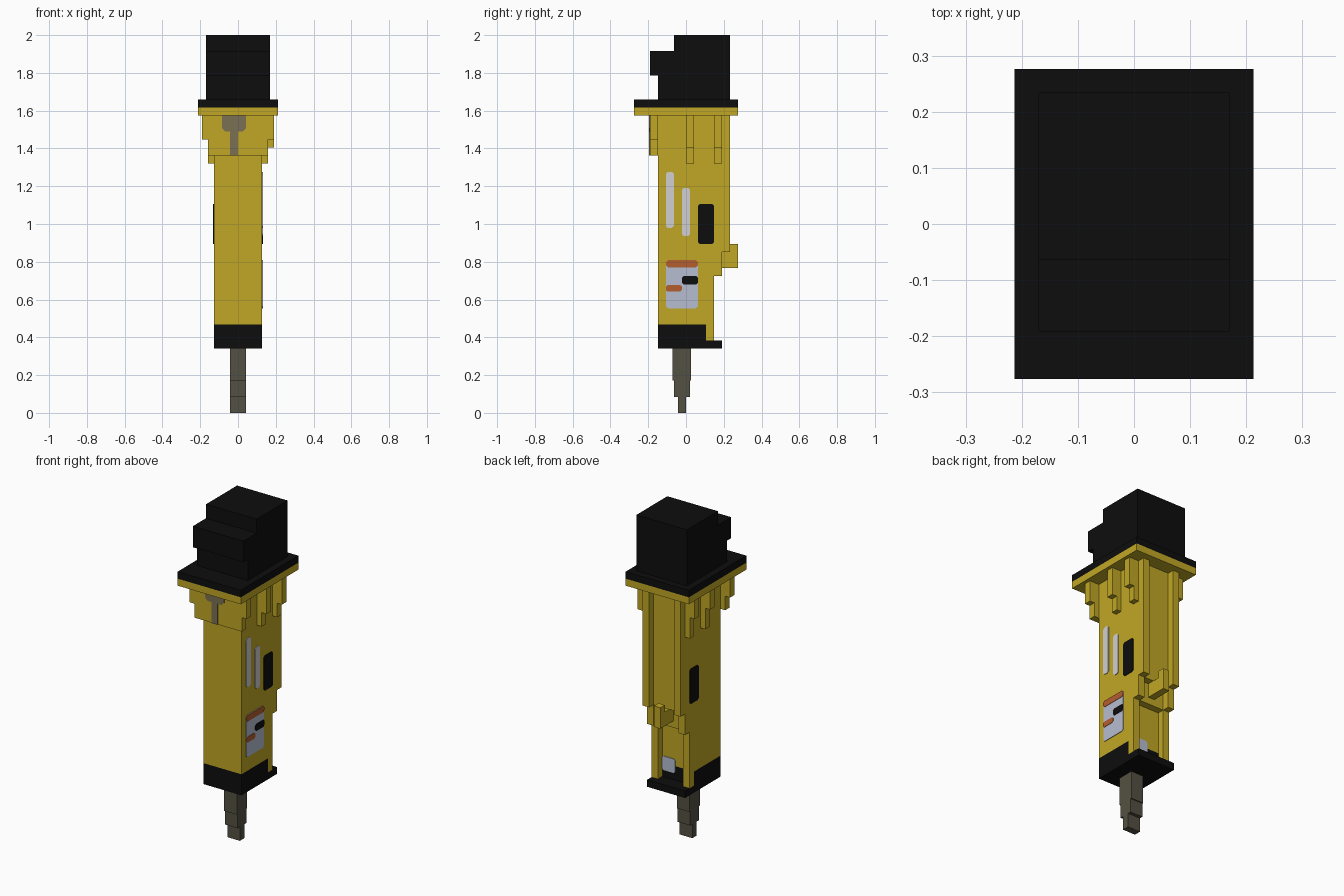
import bpy, bmesh
from mathutils import Vector

cube = bpy.data.objects.get("Cube")
if cube:
    bpy.data.objects.remove(cube, do_unlink=True)

U = 2 / 47                      # block unit: the model is 10 x 13 x 47 blocks


def pos(i, j, k):
    return Vector(((i - 5) * U, (j - 6.5) * U, k * U))


def material(name, rgb):
    lin = [((c / 255 + 0.055) / 1.055) ** 2.4 if c > 10 else c / 255 / 12.92 for c in rgb] + [1]
    m = bpy.data.materials.new(name)
    m.use_nodes = True
    m.diffuse_color = lin
    bsdf = m.node_tree.nodes["Principled BSDF"]
    bsdf.inputs["Base Color"].default_value = lin
    bsdf.inputs["Roughness"].default_value = 0.8
    return m


YELLOW = material("yellow paint", (192, 167, 37))
BLACK = material("black", (13, 13, 13))
STEEL = material("dark steel", (84, 80, 66))
GREY = material("olive grey", (122, 112, 82))
WHITE = material("white stripe", (208, 208, 208))
LABEL = material("pale blue label", (182, 190, 208))
ORANGE = material("orange", (180, 94, 48))


def prism(name, profile, a, b, mat, axis="x"):
    """Extrude a block-unit outline along x (outline is y,z) or y (outline is x,z)."""
    def at(p, d):
        return pos(d, *p) if axis == "x" else pos(p[0], d, p[1])
    bm = bmesh.new()
    face = bm.faces.new([bm.verts.new(at(p, a)) for p in profile])
    shift = at(profile[0], b) - at(profile[0], a)
    new = bmesh.ops.extrude_face_region(bm, geom=[face])["geom"]
    bmesh.ops.translate(bm, vec=shift, verts=[v for v in new if isinstance(v, bmesh.types.BMVert)])
    bmesh.ops.recalc_face_normals(bm, faces=bm.faces)
    mesh = bpy.data.meshes.new(name)
    bm.to_mesh(mesh)
    bm.free()
    mesh.materials.append(mat)
    ob = bpy.data.objects.new(name, mesh)
    bpy.context.collection.objects.link(ob)
    return ob


def rect(a0, a1, k0, k1, c=0):
    """Rectangle outline, with corners cut by c."""
    if not c:
        return [(a0, k0), (a1, k0), (a1, k1), (a0, k1)]
    return [(a0 + c, k0), (a1 - c, k0), (a1, k0 + c), (a1, k1 - c),
            (a1 - c, k1), (a0 + c, k1), (a0, k1 - c), (a0, k0 + c)]


def box(name, i, j, k, mat):
    return prism(name, rect(*j, *k), i[0], i[1], mat)


# Chisel, stepping down to the tip
for n, (j0, j1, k0, k1) in enumerate([(4.8, 7.15, 4, 8), (5, 7, 2, 4), (5.5, 6.5, 0, 2)]):
    box(f"chisel_step_{n + 1}", (4, 6), (j0, j1), (k0, k1), STEEL)

# Black foot with its back lip
prism("foot", [(3, 8), (11, 8), (11, 9), (9, 9), (9, 11), (3, 11)], 2, 8, BLACK)

# Housing: recessed middle between two stepped side walls
prism("housing_middle", [(3, 11), (9, 11), (9, 17), (10, 17), (10, 20), (11, 20), (11, 37), (3, 37)],
      3, 7, YELLOW)
wall = [(3, 11), (9, 11), (9, 9), (10, 9), (10, 17), (11, 17), (11, 20), (12, 20), (12, 37), (3, 37)]
prism("housing_wall_right", wall, 2, 3, YELLOW)
prism("housing_wall_left", wall, 7, 8, YELLOW)

# Hook on the back
prism("back_hook", [(10, 18), (13, 18), (13, 21), (12, 21), (12, 20), (10, 20)], 4.5, 5.5, YELLOW)

# Mounting flange
box("flange_yellow", (0, 10), (0, 13), (37, 38), YELLOW)
box("flange_black", (0, 10), (0, 13), (38, 39), BLACK)

# Stepped bracket under the front of the flange, with a grey T mark
prism("front_bracket", [(1.25, 32), (8.75, 32), (8.75, 34), (9.5, 34), (9.5, 37), (0.5, 37),
                        (0.5, 34), (1.25, 34)], 2, 3, YELLOW, "y")
prism("front_t_mark", [(4, 32), (5, 32), (5, 35), (5.6, 35), (6, 35.4), (6, 37), (3, 37),
                       (3, 35.4), (3.4, 35), (4, 35)], 1.9, 2, GREY, "y")

# Stepped ribs under the flange on both sides
for side, s, step in (("left", 1, 33), ("right", -1, 34)):
    for n, j in enumerate((6.5, 10)):
        outline = [(3, 31), (3.75, 31), (3.75, step), (4.5, step), (4.5, 37), (3, 37)]
        prism(f"rib_{side}_{n + 1}", [(5 + s * d, k) for d, k in outline], j, j + 1, YELLOW, "y")

# Black head with a front ledge
prism("head", [(3, 39), (12, 39), (12, 47), (5, 47), (5, 45), (2, 45), (2, 42), (3, 42)], 1, 9, BLACK)

# Thin markings on the left side
for name, area, depth, mat in [
    ("stripe_front", (4, 5, 23, 30, 0.25), 0.1, WHITE),
    ("stripe_rear", (6, 7, 22, 28, 0.25), 0.1, WHITE),
    ("vent_left", (8, 10, 21, 26, 0.25), 0.1, BLACK),
    ("label", (4, 8, 13, 19, 0.25), 0.08, LABEL),
    ("label_top_band", (4, 8, 18.1, 19, 0.25), 0.13, ORANGE),
    ("label_black_bar", (6, 8, 16, 17, 0.2), 0.13, BLACK),
    ("label_orange_bar", (4, 6, 15.1, 15.9, 0.2), 0.13, ORANGE),
]:
    prism(name, rect(*area), 8, 8 + depth, mat)

# Vent on the right side and plate low on the back
prism("vent_right", rect(8, 10, 21, 26, 0.25), 1.9, 2, BLACK)
prism("back_plate", rect(4.9, 7, 10, 12, 0.25), 9, 9.1, LABEL, "y")
